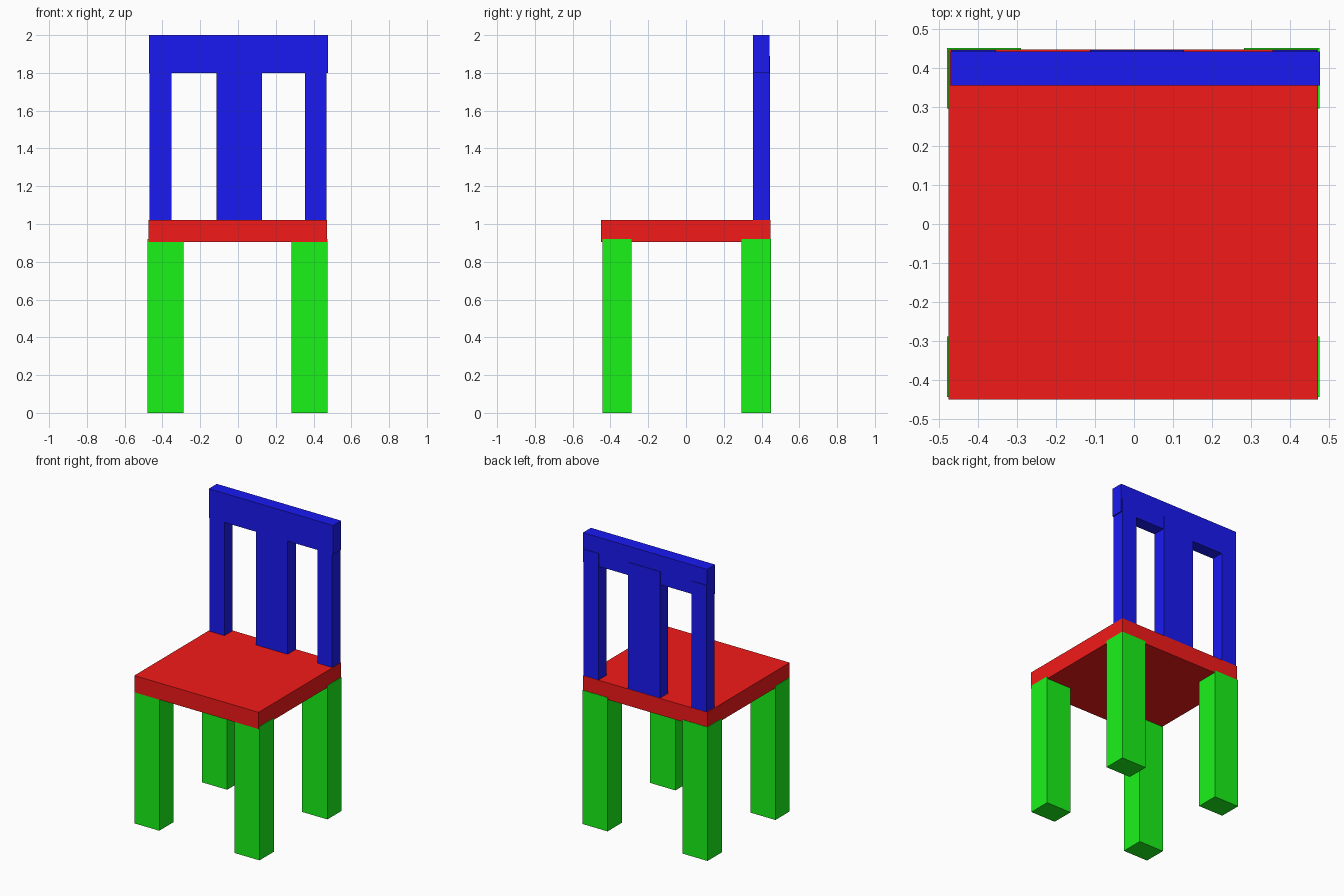
import bpy

if "Cube" in bpy.data.objects:
    bpy.data.objects.remove(bpy.data.objects["Cube"])


def material(name, color):
    mat = bpy.data.materials.new(name)
    mat.diffuse_color = color
    mat.use_nodes = True
    mat.node_tree.nodes["Principled BSDF"].inputs["Base Color"].default_value = mat.diffuse_color
    return mat


def box(name, x, y, z, mat):
    """Box spanning the given (min, max) ranges."""
    spans = (x, y, z)
    bpy.ops.mesh.primitive_cube_add(size=1, location=[(a + b) / 2 for a, b in spans])
    ob = bpy.context.object
    ob.name = name
    ob.scale = [b - a for a, b in spans]
    bpy.ops.object.transform_apply(location=False, rotation=False, scale=True)
    ob.data.materials.append(mat)
    return ob


red = material("red", (0.9, 0.01, 0.01, 1))
green = material("green", (0.01, 0.9, 0.01, 1))
blue = material("blue", (0.01, 0.01, 0.9, 1))

# Seat
box("seat", (-0.475, 0.471), (-0.449, 0.447), (0.905, 1.02), red)

# Legs, slightly proud of the seat sides and set into its underside
for side, x in (("left", (-0.479, -0.289)), ("right", (0.282, 0.474))):
    for end, y in (("front", (-0.443, -0.288)), ("back", (0.295, 0.45))):
        box(f"{end}_{side}_leg", x, y, (0, 0.92), green)

# Backrest uprights, running up into the top rail
for name, x in (("left_post", (-0.468, -0.353)),
                ("middle_slat", (-0.113, 0.128)),
                ("right_post", (0.354, 0.468))):
    box(name, x, (0.356, 0.445), (1.0, 1.89), blue)

# Backrest top rail
box("top_rail", (-0.47, 0.476), (0.354, 0.441), (1.80, 2.0), blue)
